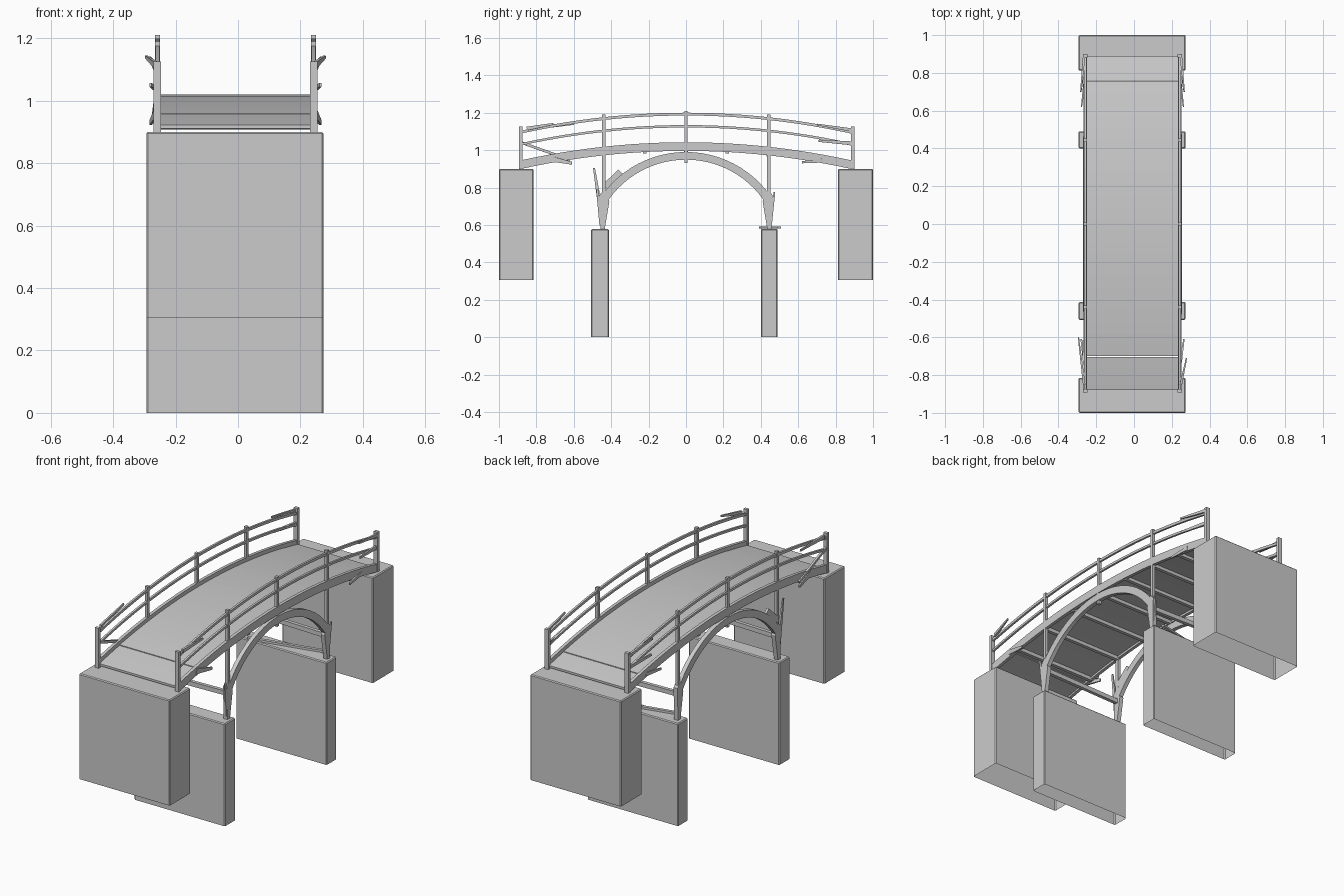
import bpy, bmesh, math
from mathutils import Vector

cube = bpy.data.objects.get("Cube")
if cube:
    bpy.data.objects.remove(cube, do_unlink=True)

grey = bpy.data.materials.new("light_grey")
grey.use_nodes = True
colour = (0.6, 0.6, 0.6, 1)
grey.diffuse_color = colour
grey.node_tree.nodes["Principled BSDF"].inputs["Base Color"].default_value = colour

XL, XR = -0.258, 0.242          # rail and stringer lines
SIDES = (("right", XL), ("left", XR))


def finish(name, bm):
    bmesh.ops.recalc_face_normals(bm, faces=bm.faces)
    mesh = bpy.data.meshes.new(name)
    bm.to_mesh(mesh)
    bm.free()
    mesh.materials.append(grey)
    obj = bpy.data.objects.new(name, mesh)
    bpy.context.collection.objects.link(obj)
    return obj


def arc(y, crown, drop=0.098):
    """Height of the bridge curve at y."""
    return crown - drop * (y / 0.89) ** 2


def prism(name, x, width, outline):
    """Extrude a (y, z) outline across x."""
    bm = bmesh.new()
    face = bm.faces.new([bm.verts.new((x - width / 2, y, z)) for y, z in outline])
    new = bmesh.ops.extrude_face_region(bm, geom=[face])["geom"]
    verts = [v for v in new if isinstance(v, bmesh.types.BMVert)]
    bmesh.ops.translate(bm, verts=verts, vec=(width, 0, 0))
    return finish(name, bm)


def arc_strip(name, x, width, y0, y1, crown, thick, steps=24):
    ys = [y0 + (y1 - y0) * i / steps for i in range(steps + 1)]
    top = [(y, arc(y, crown)) for y in ys]
    return prism(name, x, width, top + [(y, z - thick) for y, z in reversed(top)])


def bar(name, start, end, width, depth, tip=1.0):
    """Straight square timber, optionally tapering to a splintered tip."""
    a, b = Vector(start), Vector(end)
    axis = (b - a).normalized()
    ref = Vector((0, 1, 0)) if abs(axis.z) > 0.8 else Vector((0, 0, 1))
    side = axis.cross(ref).normalized()
    up = side.cross(axis)
    bm = bmesh.new()
    ends = []
    for p, s in ((a, 1), (b, tip)):
        ends.append([bm.verts.new(p + side * u * width * s / 2 + up * v * depth * s / 2)
                     for u, v in ((-1, -1), (1, -1), (1, 1), (-1, 1))])
    bm.faces.new(ends[0])
    bm.faces.new(ends[1])
    for i in range(4):
        j = (i + 1) % 4
        bm.faces.new((ends[0][i], ends[0][j], ends[1][j], ends[1][i]))
    return finish(name, bm)


def pier(name, y0, y1, z0, z1):
    """Concrete block with softened edges and an open underside."""
    bm = bmesh.new()
    bmesh.ops.create_cube(bm, size=1)
    for v in bm.verts:
        v.co = (-0.01 + v.co.x * 0.567, (y0 + y1) / 2 + v.co.y * (y1 - y0),
                (z0 + z1) / 2 + v.co.z * (z1 - z0))
    base = [f for f in bm.faces if f.calc_center_median().z < z0 + 0.001]
    bmesh.ops.delete(bm, geom=base, context="FACES_ONLY")
    edges = [e for e in bm.edges if not e.is_boundary]
    bmesh.ops.bevel(bm, geom=edges, offset=0.005, segments=1, affect="EDGES")
    return finish(name, bm)


# Piers and abutments
pier("front_abutment", -1.0, -0.815, 0.305, 0.9)
pier("back_abutment", 0.812, 1.0, 0.305, 0.9)
pier("front_pier", -0.507, -0.413, 0, 0.578)
pier("back_pier", 0.4, 0.49, 0, 0.578)

# Deck in three panels with cracks between
for name, y0, y1, crown in (("front_deck_panel", -0.88, -0.703, 1.018),
                            ("main_deck", -0.7, 0.758, 1.02),
                            ("back_deck_panel", 0.761, 0.89, 1.018)):
    arc_strip(name, -0.008, 0.49, y0, y1, crown, 0.012)

# Beams below the deck
for i in range(-3, 4):
    y = i * 0.22
    z = arc(y, 1.0)
    bar("cross_beam", (XL, y, z), (XR, y, z), 0.02, 0.022)

for side, x in SIDES:
    out = -1 if x < 0 else 1
    # Curved stringer and handrails
    arc_strip(side + "_stringer", x, 0.018, -0.885, 0.895, 1.042, 0.046)
    arc_strip(side + "_top_rail", x, 0.012, -0.885, 0.895, 1.2, 0.015)
    arc_strip(side + "_middle_rail", x, 0.012, -0.885, 0.895, 1.134, 0.013)

    # Railing posts
    for y, z0, z1 in ((-0.883, 0.9, 1.125), (-0.44, 0.76, 1.19), (0, 0.93, 1.21),
                      (0.443, 0.76, 1.19), (0.891, 0.9, 1.125)):
        w = 0.024 if abs(y) > 0.8 else 0.017
        bar(side + "_post", (x, y, z0), (x, y, z1), w, 0.018)

    # Arch rib between the legs
    angles = [math.radians(-55 + 110 * i / 24) for i in range(25)]
    outer = [(0.552 * math.sin(a), 0.438 + 0.552 * math.cos(a)) for a in angles]
    inner = [(0.507 * math.sin(a), 0.442 + 0.507 * math.cos(a)) for a in reversed(angles)]
    prism(side + "_arch", x, 0.024, outer + inner)

    # Tapered legs standing on the piers
    for s in (-1, 1):
        prism(side + "_leg", x, 0.024, [(s * y, z) for y, z in (
            (0.435, 0.575), (0.457, 0.575), (0.462, 0.76), (0.437, 0.79), (0.41, 0.725))])

    # Broken rail splinters at both ends
    bar(side + "_front_rail_splinter", (x + out * 0.006, -0.85, 1.115),
        (x + out * 0.036, -0.6 if out < 0 else -0.71, 1.14), 0.013, 0.02, 0.5)
    bar(side + "_back_rail_splinter", (x + out * 0.006, 0.89, 1.107),
        (x + out * 0.024, 0.7, 1.137), 0.013, 0.018, 0.5)
    bar(side + "_low_rail_splinter", (x, 0.88, 1.037),
        (x + out * 0.022, 0.71, 1.05), 0.012, 0.02, 0.6)
    # Torn stringer ends
    bar(side + "_front_stringer_splinter", (x + out * 0.005, -0.73, 0.955),
        (x + out * 0.022, -0.61, 0.93), 0.014, 0.03, 0.5)
    bar(side + "_back_stringer_splinter", (x + out * 0.005, 0.74, 0.945),
        (x + out * 0.02, 0.62, 0.935), 0.012, 0.022, 0.5)

# Fallen rail hanging from the front post
bar("fallen_rail", (XL, -0.88, 1.04), (XL - 0.012, -0.62, 0.948), 0.012, 0.014)

# Ties joining the legs, and loose timber
bar("front_leg_tie", (XL, -0.44, 0.71), (XR, -0.44, 0.72), 0.02, 0.025)
bar("back_leg_tie", (XL, 0.44, 0.72), (XR, 0.44, 0.71), 0.02, 0.025)
bar("fallen_tie", (-0.22, 0.4, 0.586), (0.22, 0.5, 0.586), 0.018, 0.012)

# Splinters on the legs and arch
bar("tall_leg_splinter", (XL, -0.45, 0.64), (XL - 0.005, -0.492, 0.905), 0.016, 0.026, 0.4)
bar("short_leg_splinter", (XR, -0.45, 0.6), (XR + 0.01, -0.475, 0.79), 0.016, 0.026, 0.4)
bar("back_leg_splinter", (XR, 0.448, 0.6), (XR + 0.008, 0.473, 0.775), 0.016, 0.022, 0.4)
bar("arch_splinter", (XL, -0.43, 0.8), (XL, -0.35, 0.885), 0.02, 0.045, 0.7)
